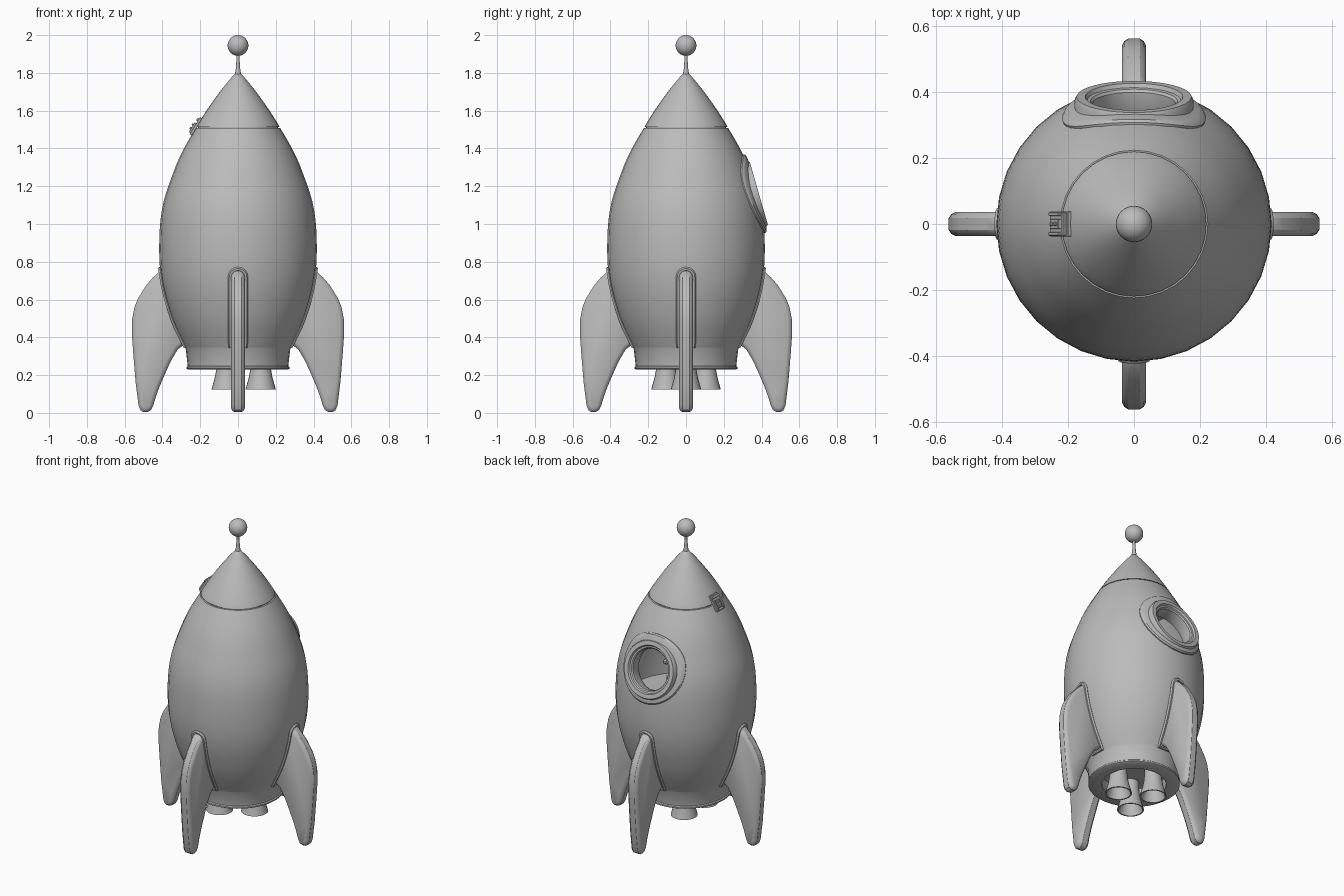
import bpy, bmesh, math
from mathutils import Matrix, Vector

if "Cube" in bpy.data.objects:
    bpy.data.objects.remove(bpy.data.objects["Cube"])

grey = bpy.data.materials.new("plain grey")
grey.diffuse_color = (0.5, 0.5, 0.5, 1)
grey.use_nodes = True
grey.node_tree.nodes["Principled BSDF"].inputs["Base Color"].default_value = grey.diffuse_color


def finish(name, bm, angle=35, matrix=None):
    bmesh.ops.recalc_face_normals(bm, faces=bm.faces)
    me = bpy.data.meshes.new(name)
    if matrix is not None:
        bm.transform(matrix)
    bm.to_mesh(me)
    bm.free()
    me.materials.append(grey)
    me.shade_smooth()
    me.set_sharp_from_angle(angle=math.radians(angle))
    ob = bpy.data.objects.new(name, me)
    bpy.context.collection.objects.link(ob)
    return ob


def lathe(name, prof, seg=32, matrix=None, closed=False):
    """Revolve (radius, height) points about z; radius 0 makes a pole."""
    bm = bmesh.new()
    rings = []
    for r, z in prof:
        n = 1 if r == 0 else seg
        rings.append([bm.verts.new((r * math.cos(2 * math.pi * i / seg),
                                    r * math.sin(2 * math.pi * i / seg), z)) for i in range(n)])
    pairs = list(zip(rings, rings[1:]))
    if closed:
        pairs.append((rings[-1], rings[0]))
    for a, b in pairs:
        for i in range(seg):
            j = (i + 1) % seg
            q = [a[i % len(a)], a[j % len(a)], b[j % len(b)], b[i % len(b)]]
            bm.faces.new(list(dict.fromkeys(q)))
    return finish(name, bm, matrix=matrix)


def box(name, size, loc, matrix=Matrix(), bevel=0.004):
    bm = bmesh.new()
    bmesh.ops.create_cube(bm, size=1)
    bm.transform(Matrix.Diagonal((*size, 1)))
    bmesh.ops.bevel(bm, geom=bm.edges[:], offset=bevel, segments=1, affect='EDGES')
    return finish(name, bm, 25, matrix @ Matrix.Translation(loc))


# Hull outline: radius as a smooth function of height
TABLE = [(.345, .28), (.5, .351), (.7, .405), (.9, .417), (1.1, .398), (1.3, .332),
         (1.4, .286), (1.51, .222), (1.6, .166), (1.7, .095), (1.76, .047), (1.795, .016)]


def R(z):
    k = 0
    while k < len(TABLE) - 2 and z > TABLE[k + 1][0]:
        k += 1

    def slope(i):
        a, b = TABLE[max(i - 1, 0)], TABLE[min(i + 1, len(TABLE) - 1)]
        return (b[1] - a[1]) / (b[0] - a[0])
    (z0, r0), (z1, r1) = TABLE[k], TABLE[k + 1]
    h = z1 - z0
    t = (z - z0) / h
    return ((2*t**3 - 3*t**2 + 1) * r0 + (t**3 - 2*t**2 + t) * h * slope(k)
            + (3*t**2 - 2*t**3) * r1 + (t**3 - t**2) * h * slope(k + 1))


def span(a, b, n):
    return [a + (b - a) * i / n for i in range(n + 1)]


# Hull with base collar and engine recess
hull = lathe("hull", [(0, .31), (.19, .31), (.19, .23), (.266, .23), (.272, .234), (.272, .243),
                      (.266, .248), (.277, .34)]
             + [(R(z), z) for z in span(.35, 1.507, 24)] + [(.212, 1.507), (0, 1.507)])
cavity = lathe("cabin_cutter", [(0, .82)] + [(R(z) - .03, z) for z in span(.82, 1.45, 12)] + [(0, 1.45)])

# Round window frame: local z is the outward direction
tilt = math.radians(16)
centre = Vector((0, .38, 1.16))
frame = Matrix.Translation(centre) @ Matrix.Rotation(-(math.pi / 2 - tilt), 4, 'X')
hole = lathe("window_cutter", [(0, -.15), (.135, -.15), (.135, .15), (0, .15)], 32, frame)

for cutter in (cavity, hole):
    mod = hull.modifiers.new("cut", 'BOOLEAN')
    mod.operation, mod.object, mod.solver = 'DIFFERENCE', cutter, 'EXACT'
bpy.context.view_layer.update()
cut = bpy.data.meshes.new_from_object(hull.evaluated_get(bpy.context.evaluated_depsgraph_get()))
hull.modifiers.clear()
hull.data = cut
cut.set_sharp_from_angle(angle=math.radians(35))
for cutter in (cavity, hole):
    bpy.data.objects.remove(cutter)

lathe("window_ring", [(.18, -.1), (.18, -.006), (.174, .006), (.148, .006), (.142, -.006),
                      (.132, -.008), (.126, -.016), (.126, -.06), (.14, -.1)], 40, frame, True)

# Thin skirt that follows the hull around the window
bm = bmesh.new()
rows = []
for r, off in ((.16, .012), (.19, .012), (.207, .012), (.215, .006), (.217, -.008)):
    row = []
    for i in range(40):
        a = 2 * math.pi * i / 40
        x, z = r * math.cos(a), centre.z + r * math.sin(a) * math.cos(tilt)
        rad = R(z)
        y = math.sqrt(rad * rad - x * x)
        n = Vector((x / rad, y / rad, -(R(z + .01) - R(z - .01)) / .02)).normalized()
        row.append(bm.verts.new(Vector((x, y, z)) + n * off))
    rows.append(row)
for a, b in zip(rows, rows[1:]):
    for i in range(40):
        j = (i + 1) % 40
        bm.faces.new((a[i], b[i], b[j], a[j]))
skirt = finish("window_skirt", bm)
if sum(p.normal.y for p in skirt.data.polygons) < 0:
    skirt.data.flip_normals()

# Nose cone, aerial and ball
lathe("nose_cone", [(0, 1.5), (.213, 1.5), (.213, 1.513), (R(1.516) + .001, 1.514)]
      + [(R(z) + .001, z) for z in span(1.52, 1.795, 12)] + [(0, 1.8)])
lathe("aerial", [(0, 1.78), (.018, 1.785), (.012, 1.82), (.008, 1.87), (.008, 1.91), (0, 1.91)], 16)
lathe("aerial_ball", [(0, 1.89)] + [(.055 * math.sin(a), 1.945 - .055 * math.cos(a))
                                    for a in span(0, math.pi, 16)[1:-1]] + [(0, 2.0)])

# Three hollow engine nozzles
for k in range(3):
    a = k * 2 * math.pi / 3
    lathe(f"nozzle_{k + 1}", [(0, .32), (.05, .32), (.053, .24), (.062, .19), (.08, .125), (.072, .125),
                              (.054, .19), (.044, .25), (0, .26)], 24,
          Matrix.Translation((.12 * math.cos(a), .12 * math.sin(a), 0)))

# Fins: side outline lofted across the thickness with rounded rims
OUT = [(.25, .39), (.285, .362), (.32, .335), (.355, .275), (.387, .205), (.415, .14), (.435, .085),
       (.45, .035), (.462, .014), (.48, .004), (.5, .004), (.516, .014), (.527, .04), (.542, .16),
       (.555, .32), (.562, .42), (.56, .5), (.548, .56), (.53, .605), (.487, .675), (.45, .717),
       (.412, .752), (.36, .77), (.3, .7)]
LAYERS = [(-.037, .022), (-.03, .008), (-.018, 0), (.018, 0), (.03, .008), (.037, .022)]


def inset(pts, d):
    res = []
    for i, p in enumerate(pts):
        a, b = Vector(pts[i - 1]), Vector(pts[(i + 1) % len(pts)])
        t = (b - a).normalized()
        res.append((p[0] - t.y * d, p[1] + t.x * d))
    return res


for k, name in enumerate(("right", "back", "left", "front")):
    turn = Matrix.Rotation(k * math.pi / 2, 4, 'Z')
    bm = bmesh.new()
    rings = [[bm.verts.new((x, y, z)) for x, z in inset(OUT, d)] for y, d in LAYERS]
    for a, b in zip(rings, rings[1:]):
        for i in range(len(OUT)):
            bm.faces.new((a[i - 1], a[i], b[i], b[i - 1]))
    bm.faces.new(rings[0])
    bm.faces.new(rings[-1])
    finish(name + "_fin", bm, 32, turn)

    # Seal bead around the fin root
    path = [(-.042, z) for z in span(.35, .72, 10)]
    path += [(-.042 * math.cos(a), .72 + .042 * math.sin(a)) for a in span(0, math.pi, 8)[1:-1]]
    path += [(.042, z) for z in span(.72, .35, 10)]
    cu = bpy.data.curves.new("bead", 'CURVE')
    cu.dimensions, cu.bevel_depth, cu.bevel_resolution = '3D', .011, 1
    sp = cu.splines.new('POLY')
    sp.points.add(len(path) - 1)
    for pt, (s, z) in zip(sp.points, path):
        pt.co = (math.sqrt(R(z) ** 2 - s * s), s, z, 1)
    sp.use_cyclic_u = True
    tmp = bpy.data.objects.new("bead", cu)
    bm = bmesh.new()
    me = bpy.data.meshes.new_from_object(tmp)
    bm.from_mesh(me)
    bpy.data.objects.remove(tmp)
    finish(name + "_fin_seal", bm, 50, turn)

# Latch across the nose seam: local z points outward, local x up the slope
latch = (Matrix.Translation((-R(1.515), 0, 1.515)) @ Matrix.Rotation(math.radians(-59), 4, 'Y'))
box("latch_plate", (.105, .076, .014), (0, 0, .004), latch, .002)
for s in (-1, 1):
    box("latch_rail", (.06, .012, .014), (-.015, s * .03, .014), latch, .002)
    box("latch_pin", (.012, .012, .012), (s * .011 - .012, 0, .022), latch, .003)
box("latch_block", (.05, .03, .014), (-.012, 0, .014), latch, .002)
box("latch_hook", (.016, .07, .012), (.035, 0, .014), latch, .002)

# Simple cabin seen through the window
box("seat", (.2, .2, .06), (0, -.02, .96), bevel=.02)
box("seat_base", (.1, .1, .14), (0, -.02, .88))
box("seat_back", (.2, .06, .3), (0, -.13, 1.12), bevel=.02)
for s in (-1, 1):
    box("armrest", (.035, .16, .03), (s * .12, -.03, 1.05), bevel=.008)
